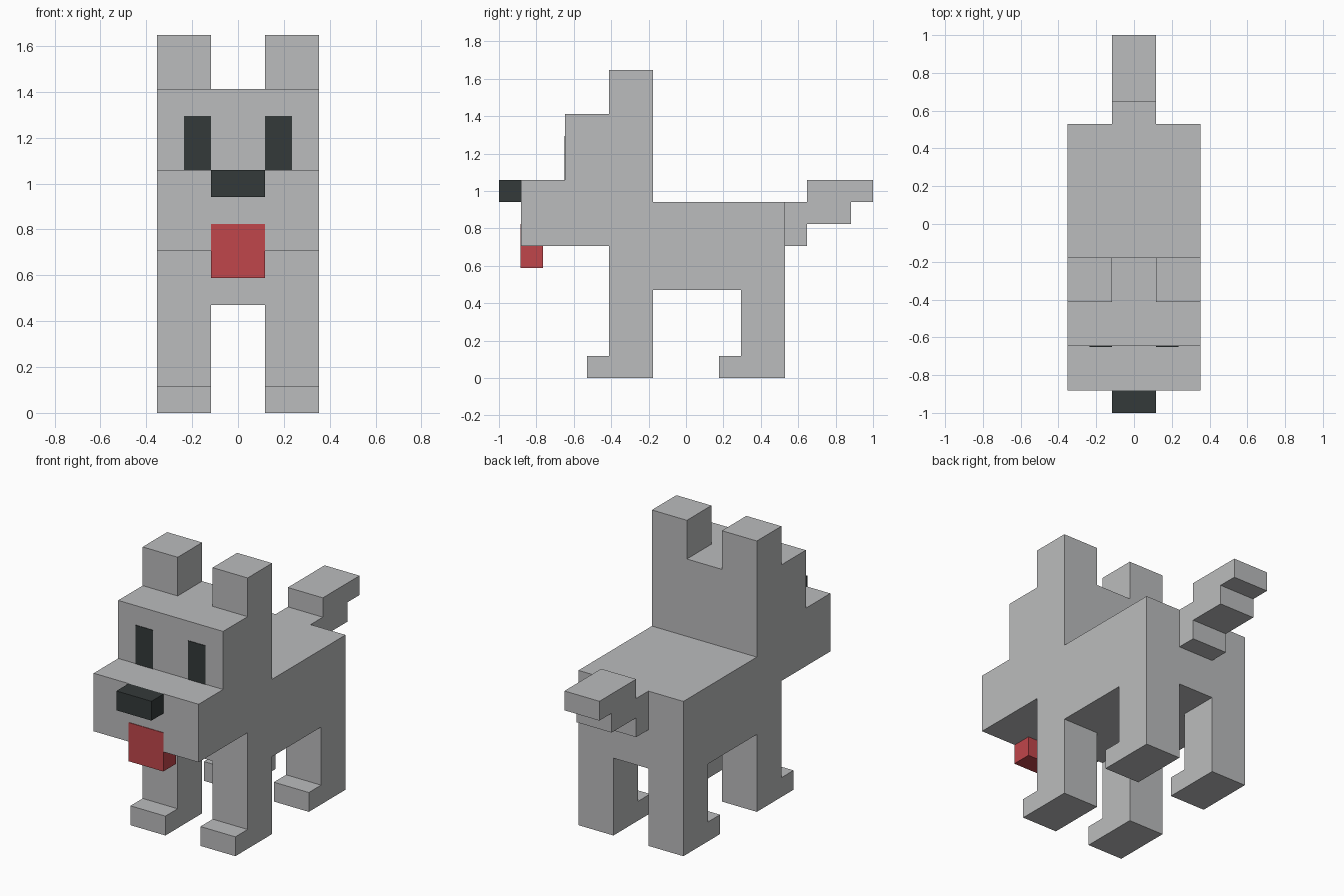
import bpy
import bmesh

cube = bpy.data.objects.get("Cube")
if cube:
    bpy.data.objects.remove(cube, do_unlink=True)

U = 2 / 17          # one block; every part sits on this grid
PLATE = 0.03        # thickness of painted plates, in blocks


def material(name, rgb):
    mat = bpy.data.materials.new(name)
    mat.use_nodes = True
    mat.diffuse_color = (*rgb, 1)
    mat.node_tree.nodes["Principled BSDF"].inputs["Base Color"].default_value = (*rgb, 1)
    return mat


GREY = material("grey_fur", (0.497, 0.503, 0.509))
BLACK = material("charcoal", (0.034, 0.042, 0.042))
RED = material("tongue_red", (0.527, 0.061, 0.070))


def extrude(name, x0, x1, profile, mat):
    """Extrude a (y, z) side profile from x0 to x1, all in blocks."""
    bm = bmesh.new()
    face = bm.faces.new([bm.verts.new((x0 * U, y * U, z * U)) for y, z in profile])
    new = bmesh.ops.extrude_face_region(bm, geom=[face])["geom"]
    verts = [v for v in new if isinstance(v, bmesh.types.BMVert)]
    bmesh.ops.translate(bm, verts=verts, vec=((x1 - x0) * U, 0, 0))
    bmesh.ops.recalc_face_normals(bm, faces=bm.faces)
    mesh = bpy.data.meshes.new(name)
    bm.to_mesh(mesh)
    bm.free()
    mesh.materials.append(mat)
    obj = bpy.data.objects.new(name, mesh)
    bpy.context.collection.objects.link(obj)
    return obj


def box(y0, y1, z0, z1):
    return [(y0, z0), (y1, z0), (y1, z1), (y0, z1)]


def pair(name, x0, x1, profile, mat):
    """Left and right copies of a part."""
    extrude("left_" + name, x0, x1, profile, mat)
    extrude("right_" + name, -x1, -x0, profile, mat)


# Torso, and head with its stepped snout
extrude("torso", -3, 3, box(-3.5, 4.5, 4, 8), GREY)
extrude("head", -3, 3, [(-7.5, 6), (-3.5, 6), (-3.5, 8), (-1.5, 8),
                        (-1.5, 12), (-5.5, 12), (-5.5, 9), (-7.5, 9)], GREY)
pair("ear", 1, 3, box(-3.5, -1.5, 12, 14), GREY)

# Legs with forward paws
for name, back in (("front_leg", -1.5), ("hind_leg", 4.5)):
    pair(name, 1, 3, [(back, 0), (back, 4), (back - 2, 4), (back - 2, 1),
                      (back - 3, 1), (back - 3, 0)], GREY)

# Stepped tail
extrude("tail", -1, 1, [(4.5, 6), (5.5, 6), (5.5, 7), (7.5, 7), (7.5, 8),
                        (8.5, 8), (8.5, 9), (5.5, 9), (5.5, 8), (4.5, 8)], GREY)

# Face: nose, eyes, mouth and hanging tongue
extrude("nose", -1, 1, box(-8.5, -7.5, 8, 9), BLACK)
pair("eye", 1, 2, box(-5.5 - PLATE, -5.5, 9, 11), BLACK)
extrude("mouth", -1, 1, box(-7.5 - PLATE, -7.5, 6, 7), RED)
extrude("tongue", -1, 1, box(-7.5 - PLATE, -6.5, 5, 6), RED)
